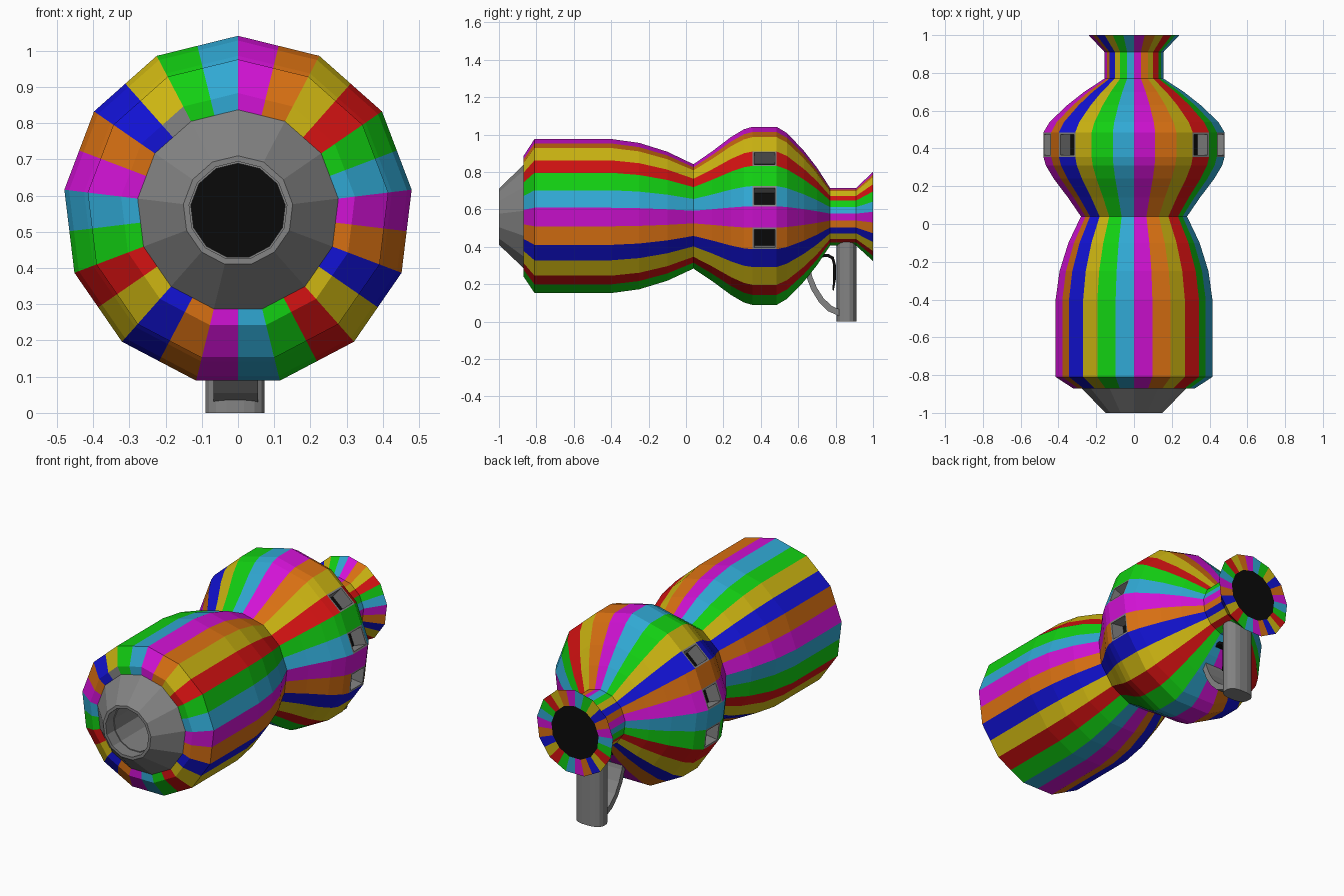
import bpy, bmesh, math

if "Cube" in bpy.data.objects:
    bpy.data.objects.remove(bpy.data.objects["Cube"])

ZC = 0.558          # height of the body axis
SIDES = 13          # flat sides, each split into two stripes


def mat(name, rgb):
    m = bpy.data.materials.new(name)
    m.diffuse_color = (*rgb, 1)
    m.use_nodes = True
    m.node_tree.nodes["Principled BSDF"].inputs["Base Color"].default_value = m.diffuse_color
    return m


MATS = [mat("magenta", (0.64, 0.006, 0.66)), mat("orange", (0.68, 0.16, 0.006)),
        mat("yellow", (0.62, 0.47, 0.006)), mat("red", (0.66, 0.006, 0.006)),
        mat("green", (0.006, 0.62, 0.006)), mat("cyan", (0.03, 0.39, 0.65)),
        mat("blue", (0.006, 0.006, 0.66)), mat("grey", (0.23, 0.23, 0.23)),
        mat("black", (0.003, 0.003, 0.003))]
GREY, BLACK = 7, 8
# stripe colours clockwise from the top
CODE = "MOYRGCMOBYRGCMOBYRGCMOBYGC"
STRIPES = ["MOYRGCB".index(c) for c in CODE]


def finish(name, bm):
    me = bpy.data.meshes.new(name)
    bm.to_mesh(me)
    bm.free()
    for m in MATS:
        me.materials.append(m)
    ob = bpy.data.objects.new(name, me)
    bpy.context.collection.objects.link(ob)
    return ob


def lathe(profile, colour):
    """Sweep (y, radius) points round the axis on a 13-sided outline."""
    bm = bmesh.new()
    n = SIDES * 2
    rings = []
    for y, r in profile:
        ring = []
        for k in range(n):
            a = math.tau * k / n
            rr = r * (math.cos(math.pi / SIDES) if k % 2 else 1)
            ring.append(bm.verts.new((rr * math.sin(a), y, ZC + rr * math.cos(a))))
        rings.append(ring)
    faces = {}
    for i in range(len(rings) - 1):
        p, q = rings[i], rings[i + 1]
        for k in range(n):
            j = (k + 1) % n
            f = bm.faces.new((p[k], p[j], q[j], q[k]))
            f.material_index = colour(i, k)
            faces[i, k] = f
    return bm, faces


# striped body, with one grey patch on the front rim
body = [(-0.87, 0.275), (-0.87, 0.325), (-0.81, 0.418), (-0.4, 0.418), (-0.25, 0.397),
        (-0.1, 0.35), (0.04, 0.283), (0.14, 0.352), (0.24, 0.428), (0.31, 0.47),
        (0.355, 0.483), (0.485, 0.483), (0.54, 0.45), (0.63, 0.355), (0.7, 0.265),
        (0.77, 0.157), (0.91, 0.157), (1.0, 0.242), (1.0, 0.15)]
body = [(y, r) for y, r in body]
bm, faces = lathe(body, lambda i, k: GREY if (i, k) == (0, 23) else STRIPES[k])
row = next(i for i, p in enumerate(body) if p[0] == 0.355)

# recessed windows on both sides of the bulge
panes = [faces[row, k] for k in (3, 5, 7, 18, 20, 22)]
for f in panes:
    f.material_index = GREY
bm.normal_update()
bmesh.ops.inset_individual(bm, faces=panes, thickness=0.014)
bmesh.ops.inset_individual(bm, faces=panes, thickness=0.001, depth=-0.08)
for f in panes:
    f.material_index = BLACK
finish("striped_body", bm)

# grey muzzle cone with a deep bore
muzzle = [(-0.55, 0.0005), (-0.55, 0.131), (-0.93, 0.131), (-0.93, 0.136),
          (-1.0, 0.136), (-1.0, 0.152), (-0.87, 0.279)]
bm, _ = lathe(muzzle, lambda i, k: BLACK if i == 0 else GREY)
finish("muzzle", bm)

# black disc closing the rear flare
bm, _ = lathe([(1.0, 0.15), (1.0, 0.0005)], lambda i, k: BLACK)
finish("rear_disc", bm)


def prism(name, points, axis, lo, hi, colour):
    """Extrude a closed outline along x (axis 0) or z (axis 2)."""
    bm = bmesh.new()
    vs = [bm.verts.new((lo, *p) if axis == 0 else (*p, lo)) for p in points]
    f = bm.faces.new(vs)
    ext = bmesh.ops.extrude_face_region(bm, geom=[f])["geom"]
    for v in ext:
        if isinstance(v, bmesh.types.BMVert):
            v.co[axis] = hi
    bmesh.ops.recalc_face_normals(bm, faces=bm.faces)
    for f in bm.faces:
        f.material_index = colour
    return finish(name, bm)


# handle: rounded oblong section
oval = []
for k in range(16):
    a = math.tau * (k + 0.5) / 16
    c, s = math.cos(a), math.sin(a)
    oval.append((-0.008 + 0.083 * math.copysign(abs(c) ** 0.75, c),
                 0.859 + 0.054 * math.copysign(abs(s) ** 0.75, s)))
prism("handle", oval, 2, 0.0, 0.44, GREY)

# curved guard in front of the handle
guard = [(0.63, 0.30), (0.645, 0.235), (0.67, 0.17), (0.71, 0.105), (0.76, 0.055), (0.83, 0.025),
         (0.83, 0.06), (0.78, 0.083), (0.735, 0.125), (0.70, 0.18), (0.675, 0.24), (0.66, 0.30)]
prism("guard", guard, 0, -0.068, 0.055, GREY)

# trigger
trigger = [(0.70, 0.36), (0.76, 0.362), (0.79, 0.345), (0.802, 0.30), (0.802, 0.23), (0.79, 0.165),
           (0.783, 0.17), (0.787, 0.23), (0.787, 0.30), (0.778, 0.335), (0.755, 0.346), (0.70, 0.34)]
prism("trigger", trigger, 0, -0.05, 0.036, BLACK)
